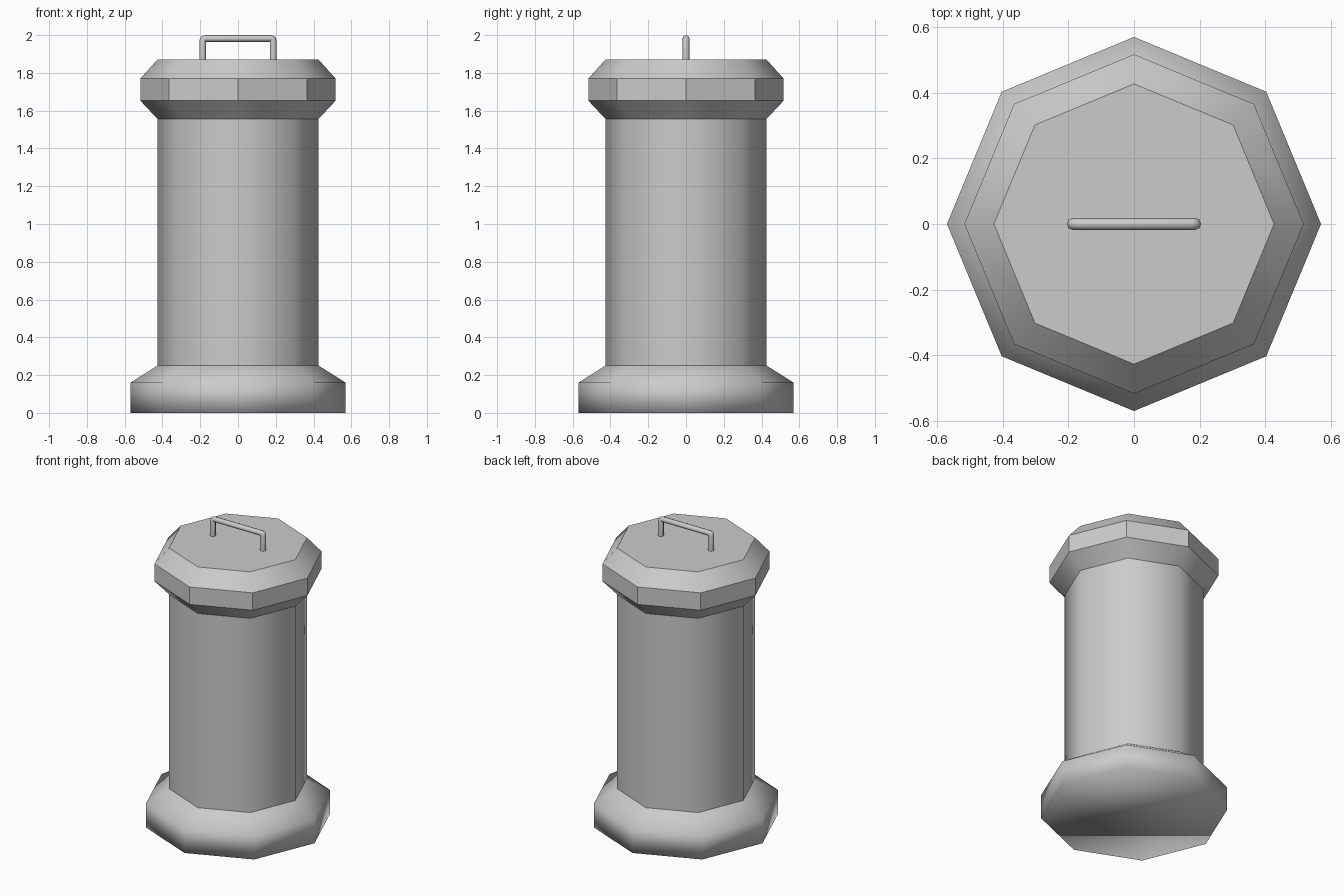
import bpy, bmesh
from math import cos, sin, pi

if "Cube" in bpy.data.objects:
    bpy.data.objects.remove(bpy.data.objects["Cube"])

SIDES = 8


def lathe(name, profile, cap_bottom=False, cap_top=False, sharp_rings=(), flat_rows=(), flat_caps=True):
    """Spin a (radius, z) profile into an octagonal part with corners on the axes."""
    bm = bmesh.new()
    rings = [[bm.verts.new((r * cos(2 * pi * i / SIDES), r * sin(2 * pi * i / SIDES), z))
              for i in range(SIDES)] for r, z in profile]
    for row, (low, high) in enumerate(zip(rings, rings[1:])):
        for i in range(SIDES):
            j = (i + 1) % SIDES
            f = bm.faces.new((low[i], low[j], high[j], high[i]))
            f.smooth = row not in flat_rows
    if cap_bottom:
        bm.faces.new(rings[0][::-1]).smooth = not flat_caps
    if cap_top:
        bm.faces.new(rings[-1]).smooth = not flat_caps
    for k in sharp_rings:
        for i in range(SIDES):
            bm.edges.get((rings[k][i], rings[k][(i + 1) % SIDES])).smooth = False
    mesh = bpy.data.meshes.new(name)
    bm.to_mesh(mesh)
    bm.free()
    obj = bpy.data.objects.new(name, mesh)
    bpy.context.collection.objects.link(obj)
    return obj


# Softly shaded foot, closed underneath
lathe("base", [(0.57, 0), (0.57, 0.16), (0.427, 0.25)], cap_bottom=True, flat_caps=False)

# Straight column
lathe("body", [(0.427, 0.25), (0.427, 1.557)])

# Bevelled lid with a crisp band
lathe("lid", [(0.427, 1.557), (0.517, 1.653), (0.517, 1.77), (0.427, 1.87)],
      cap_top=True, sharp_rings=(1, 2, 3), flat_rows=(1,))

# Bent rod handle
R, X, TOP, C = 0.018, 0.187, 1.982, 0.012
half = [(X, 1.865), (X, TOP - C), (X - 0.3 * C, TOP - 0.3 * C), (X - C, TOP)]
path = [(-x, z) for x, z in half] + half[::-1]
curve = bpy.data.curves.new("handle", "CURVE")
curve.dimensions = "3D"
curve.bevel_depth = R
curve.bevel_resolution = 2
curve.use_fill_caps = True
spline = curve.splines.new("POLY")
spline.points.add(len(path) - 1)
for p, (x, z) in zip(spline.points, path):
    p.co = (x, 0, z, 1)
handle = bpy.data.objects.new("handle", curve)
bpy.context.collection.objects.link(handle)
bpy.context.view_layer.objects.active = handle
handle.select_set(True)
bpy.ops.object.convert(target="MESH")
bpy.ops.object.shade_smooth_by_angle(angle=pi / 3)
